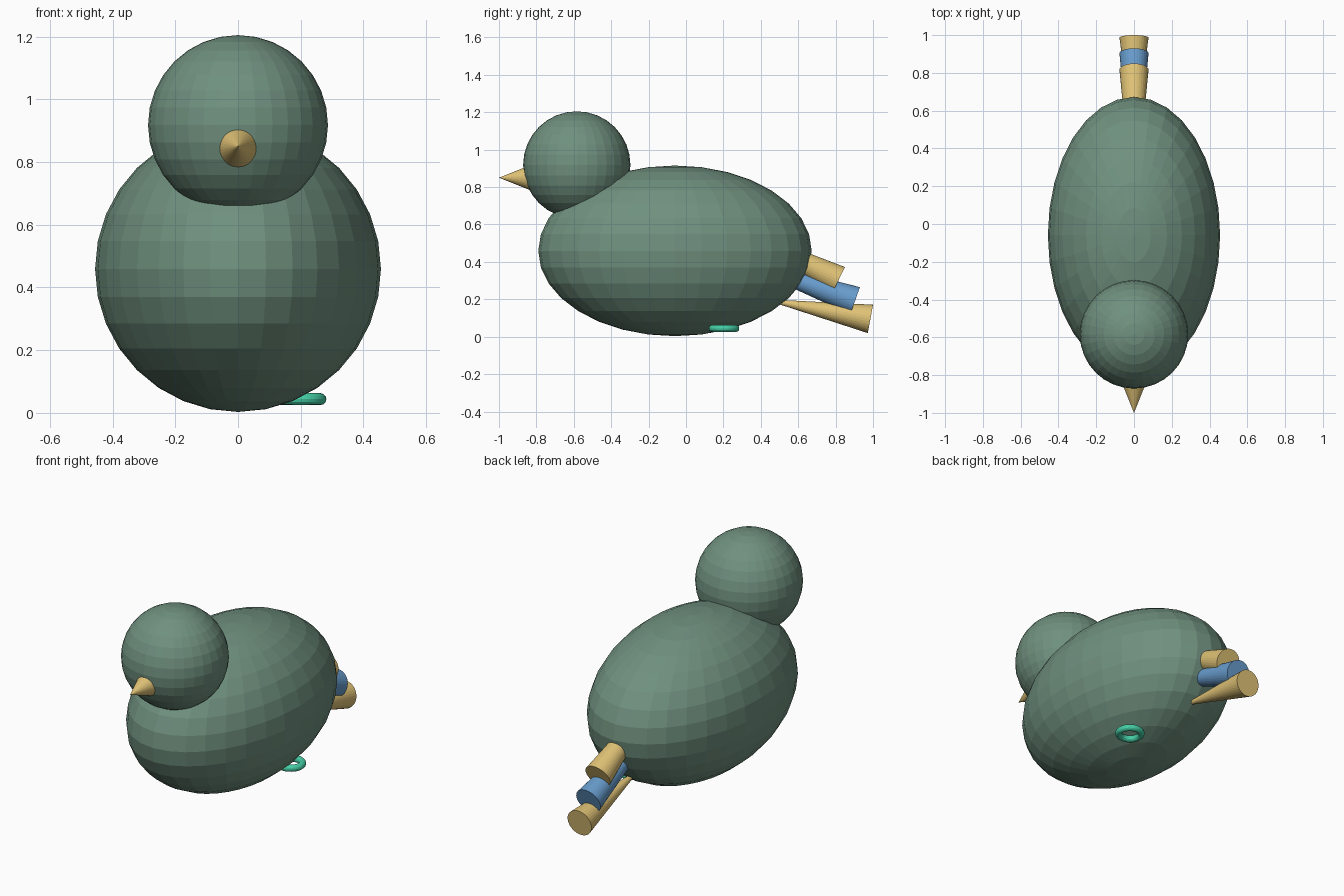
import bpy
from math import radians, tan, sin, cos, pi
from mathutils import Vector

if "Cube" in bpy.data.objects:
    bpy.data.objects.remove(bpy.data.objects["Cube"])


def material(name, rgb):
    m = bpy.data.materials.new(name)
    m.diffuse_color = (*rgb, 1)
    m.use_nodes = True
    m.node_tree.nodes["Principled BSDF"].inputs["Base Color"].default_value = m.diffuse_color
    return m


GREEN = material("green", (0.16, 0.28, 0.21))
TAN = material("tan", (0.74, 0.54, 0.18))
BLUE = material("blue", (0.14, 0.34, 0.62))
TEAL = material("teal", (0.06, 0.62, 0.38))


def finish(name, mat):
    ob = bpy.context.object
    ob.name = name
    ob.data.materials.append(mat)
    return ob


def ball(name, centre, radii):
    bpy.ops.mesh.primitive_uv_sphere_add(segments=32, ring_count=16, radius=1, location=centre)
    ob = finish(name, GREEN)
    ob.scale = radii


def cone(name, start, end, r_start, r_end, mat):
    start, end = Vector(start), Vector(end)
    axis = end - start
    bpy.ops.mesh.primitive_cone_add(vertices=32, radius1=r_start, radius2=r_end,
                                    depth=axis.length, location=(start + end) / 2,
                                    rotation=axis.to_track_quat('Z', 'Y').to_euler())
    finish(name, mat)


# body and head
ball("body", (0, -0.059, 0.459), (0.456, 0.731, 0.456))
ball("head", (0, -0.584, 0.918), (0.287, 0.287, 0.287))

# beak
cone("beak", (0, -0.80, 0.85), (0, -1.0, 0.85), 0.08, 0, TAN)

# tail feathers: end centre (y, z), droop angle, taper angle, length
feathers = [("upper", 0.816, 0.303, 26, 5, 0.32, TAN),
            ("middle", 0.904, 0.192, 19.5, 5, 0.42, BLUE),
            ("lower", 0.986, 0.095, 10.5, 7.5, 0.56, TAN)]
for label, y, z, droop, taper, length, mat in feathers:
    a = radians(droop)
    start = (0, y - length * cos(a), z + length * sin(a))
    r_start = max(0.077 - length * tan(radians(taper)), 0)
    cone(label + "_tail_feather", start, (0, y, z), r_start, 0.077, mat)

# leg ring
bpy.ops.mesh.primitive_torus_add(major_segments=48, minor_segments=12, major_radius=0.063,
                                 minor_radius=0.019, location=(0.2, 0.203, 0.044))
finish("leg_ring", TEAL)
